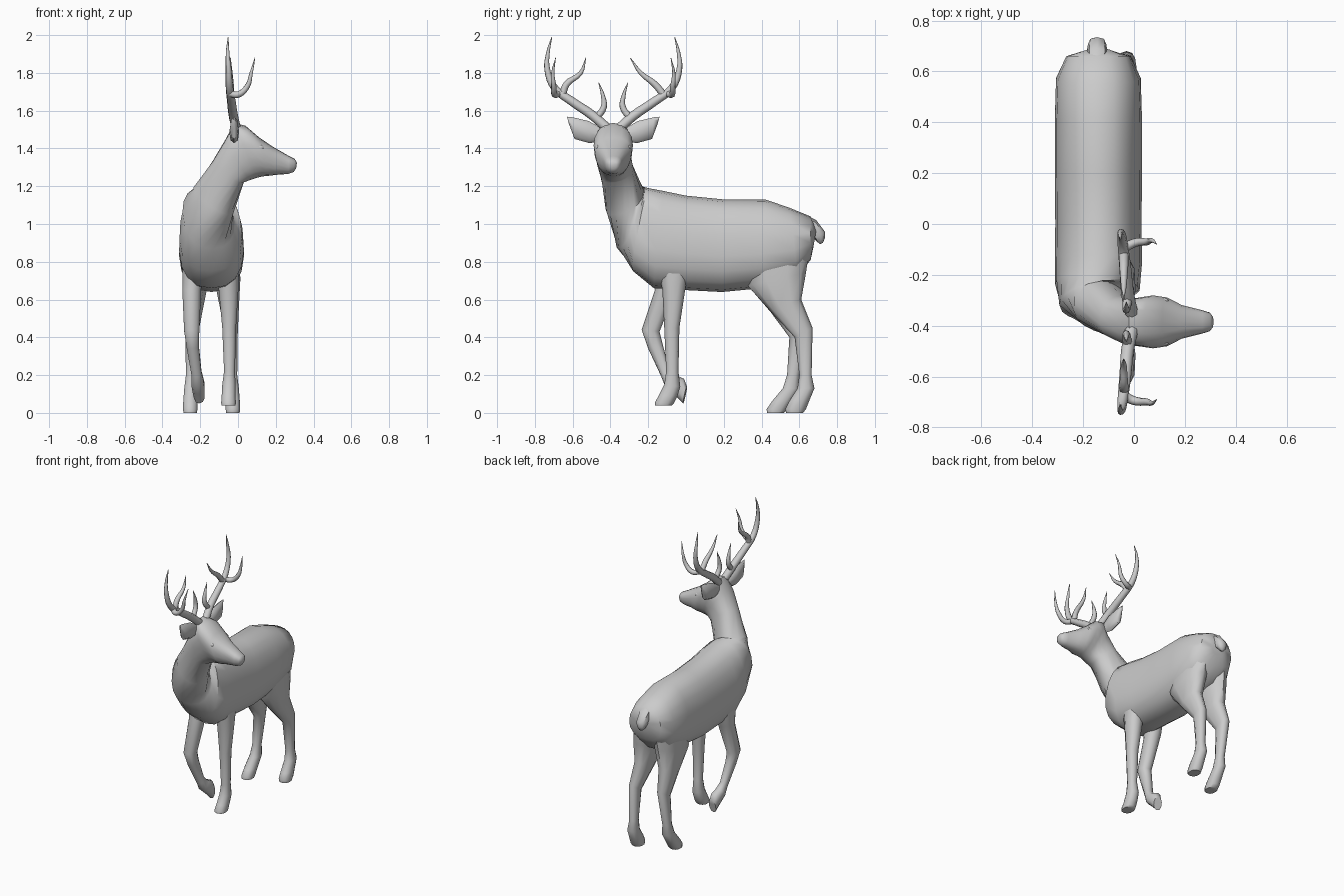
import bpy, bmesh, math
from mathutils import Vector

MID_X = -0.14    # body centre plane
HEAD_Y = -0.385  # head centre plane (head is turned towards +x)


def smooth(ob, angle=50):
    bpy.ops.object.select_all(action='DESELECT')
    ob.select_set(True)
    bpy.context.view_layer.objects.active = ob
    bpy.ops.object.shade_smooth_by_angle(angle=math.radians(angle))


def loft(name, rings, sides=14, power=0.85, angle=50):
    """Skin rounded sections; a ring is (edge point, opposite edge point, half width, egg)."""
    rings = [(Vector(a), Vector(b), w, k) for a, b, w, k in rings]
    mids = [(a + b) / 2 for a, b, w, k in rings]
    bm = bmesh.new()
    loops = []
    for i, (a, b, w, k) in enumerate(rings):
        tangent = mids[min(i + 1, len(mids) - 1)] - mids[max(i - 1, 0)]
        side = tangent.cross(a - b).normalized()
        loop = []
        for j in range(sides):
            t = math.tau * j / sides
            c, s = math.cos(t), math.sin(t)
            c = math.copysign(abs(c) ** power, c)
            s = math.copysign(abs(s) ** power, s)
            loop.append(bm.verts.new(mids[i] + (a - b) / 2 * c + side * w * s * (1 + k * c)))
        loops.append(loop)
    for p, q in zip(loops, loops[1:]):
        for j in range(sides):
            n = (j + 1) % sides
            bm.faces.new((p[j], p[n], q[n], q[j]))
    bm.faces.new(loops[0])
    bm.faces.new(loops[-1])
    bmesh.ops.recalc_face_normals(bm, faces=bm.faces)
    me = bpy.data.meshes.new(name)
    bm.to_mesh(me)
    bm.free()
    ob = bpy.data.objects.new(name, me)
    bpy.context.collection.objects.link(ob)
    smooth(ob, angle)
    return ob


def flat(x, rows, egg=0.0):
    """Rings in a side plane: rows of (y1, z1, y2, z2, half width); x may be a list."""
    xs = x if isinstance(x, (list, tuple)) else [x] * len(rows)
    return [((cx, r[0], r[1]), (cx, r[2], r[3]), r[4], egg) for cx, r in zip(xs, rows)]


# torso, neck and head as one continuous skin
torso = flat(MID_X, [
    (0.69, 0.97, 0.675, 0.88, 0.05),
    (0.66, 1.04, 0.66, 0.81, 0.125),
    (0.55, 1.085, 0.59, 0.72, 0.165),
    (0.42, 1.13, 0.40, 0.66, 0.17),
    (0.20, 1.13, 0.19, 0.64, 0.17),
    (0.00, 1.15, 0.00, 0.65, 0.168),
    (-0.12, 1.175, -0.17, 0.66, 0.17)], egg=-0.1)
neck = [
    ((-0.15, -0.20, 1.19), (-0.14, -0.28, 0.75), 0.165, -0.1),
    ((-0.18, -0.235, 1.20), (-0.13, -0.355, 0.87), 0.14, 0),
    ((-0.22, -0.275, 1.20), (-0.04, -0.37, 1.05), 0.10, 0),
    ((-0.13, -0.36, 1.34), (0.03, -0.375, 1.22), 0.088, 0)]
head = [((x1, HEAD_Y, z1), (x2, HEAD_Y, z2), w, 0.15) for x1, z1, x2, z2, w in [
    (-0.065, 1.45, 0.07, 1.235, 0.09),
    (-0.02, 1.535, 0.10, 1.245, 0.095),
    (0.04, 1.52, 0.13, 1.252, 0.102),
    (0.11, 1.46, 0.16, 1.255, 0.094),
    (0.18, 1.412, 0.20, 1.26, 0.065),
    (0.27, 1.36, 0.265, 1.265, 0.045),
    (0.30, 1.345, 0.295, 1.275, 0.036),
    (0.312, 1.325, 0.308, 1.295, 0.02)]]
loft("body_neck_and_head", torso + neck + head, sides=18)

# straight front leg
loft("front_leg_straight", flat([-0.055, -0.05, -0.047, -0.045, -0.048, -0.05, -0.05, -0.05], [
    (-0.16, 0.82, 0.03, 0.82, 0.06),
    (-0.125, 0.65, 0.00, 0.68, 0.055),
    (-0.115, 0.45, -0.035, 0.45, 0.038),
    (-0.105, 0.22, -0.04, 0.22, 0.03),
    (-0.115, 0.15, -0.03, 0.14, 0.037),
    (-0.145, 0.09, -0.045, 0.09, 0.038),
    (-0.165, 0.055, -0.065, 0.05, 0.041),
    (-0.165, 0.04, -0.075, 0.04, 0.038)]), sides=10)

# raised front leg, folded back at the hoof
loft("front_leg_raised", flat([-0.235, -0.245, -0.245, -0.24, -0.22, -0.215, -0.21, -0.205], [
    (-0.19, 0.82, 0.00, 0.82, 0.06),
    (-0.165, 0.65, -0.05, 0.66, 0.052),
    (-0.235, 0.44, -0.14, 0.43, 0.042),
    (-0.20, 0.34, -0.125, 0.37, 0.034),
    (-0.13, 0.19, -0.09, 0.235, 0.028),
    (-0.11, 0.14, -0.055, 0.20, 0.034),
    (-0.065, 0.10, -0.01, 0.18, 0.035),
    (-0.015, 0.05, 0.005, 0.14, 0.03)]), sides=10)

# hind legs, mirrored, the far one stepping further forward
hind = [(0.28, 0.88, 0.655, 0.88, 0.07),
        (0.33, 0.67, 0.635, 0.74, 0.07),
        (0.45, 0.535, 0.61, 0.60, 0.052),
        (0.575, 0.40, 0.67, 0.45, 0.035),
        (0.60, 0.20, 0.665, 0.20, 0.029),
        (0.59, 0.13, 0.68, 0.13, 0.036),
        (0.545, 0.06, 0.655, 0.07, 0.039),
        (0.525, 0.02, 0.635, 0.02, 0.04),
        (0.53, 0.0, 0.62, 0.0, 0.037)]
offsets = [0.075, 0.085, 0.095, 0.105, 0.108, 0.11, 0.112, 0.113, 0.113]
for label, sign, step in (("right", 1, 0.0), ("left", -1, 0.185)):
    rows = [(y1 - step * max(0, 0.55 - z1), z1, y2 - step * max(0, 0.55 - z2), z2, w)
            for y1, z1, y2, z2, w in hind]
    loft("hind_leg_" + label, flat([MID_X + sign * o for o in offsets], rows), sides=10)

# tail
loft("tail", flat(MID_X - 0.005, [
    (0.64, 1.045, 0.60, 0.95, 0.035),
    (0.69, 1.02, 0.65, 0.93, 0.042),
    (0.735, 0.96, 0.68, 0.92, 0.036),
    (0.735, 0.925, 0.695, 0.905, 0.028),
    (0.725, 0.90, 0.71, 0.893, 0.01)]), sides=8)

# ears, eyes and antlers on both sides of the head
ear = [(0.05, 1.50, 0.06, 1.44, 0.015),
       (0.13, 1.545, 0.125, 1.428, 0.026),
       (0.215, 1.565, 0.205, 1.45, 0.022),
       (0.245, 1.568, 0.235, 1.53, 0.005)]
beam = [(-0.01, 0.035, 1.51), (-0.025, 0.11, 1.575), (-0.035, 0.22, 1.65), (-0.045, 0.31, 1.72),
        (-0.05, 0.35, 1.82), (-0.055, 0.345, 1.91), (-0.052, 0.325, 1.99)]
brow_tine = [(-0.025, 0.09, 1.56), (-0.03, 0.05, 1.62), (-0.03, 0.055, 1.68), (-0.03, 0.078, 1.75)]
front_tine = [(-0.04, 0.29, 1.69), (0.0, 0.31, 1.685), (0.05, 0.315, 1.73), (0.07, 0.32, 1.80),
              (0.09, 0.305, 1.88)]


def antler(name, sign, inner_tine):
    cu = bpy.data.curves.new(name, 'CURVE')
    cu.dimensions = '3D'
    cu.bevel_depth = 0.026
    cu.bevel_resolution = 2
    cu.resolution_u = 4
    cu.use_fill_caps = True
    for pts, thick in ((beam, 1.0), (brow_tine, 0.7), (inner_tine, 0.75), (front_tine, 0.7)):
        sp = cu.splines.new('BEZIER')
        sp.bezier_points.add(len(pts) - 1)
        for i, (p, (x, d, z)) in enumerate(zip(sp.bezier_points, pts)):
            p.co = (x, HEAD_Y + sign * d, z)
            p.handle_left_type = p.handle_right_type = 'AUTO'
            t = i / (len(pts) - 1)
            p.radius = thick * (1 - 0.92 * t ** 2)
    ob = bpy.data.objects.new(name, cu)
    bpy.context.collection.objects.link(ob)


for label, sign, tip in (("left", 1, 0.09), ("right", -1, 0.145)):
    rows = [(HEAD_Y + sign * y1, z1, HEAD_Y + sign * y2, z2, w) for y1, z1, y2, z2, w in ear]
    loft("ear_" + label, flat(-0.02, rows), sides=8)
    inner = [(-0.04, 0.27, 1.68), (-0.04, (0.25 + tip) / 2 + 0.05, 1.74),
             (-0.04, (0.2 + tip) / 2, 1.80), (-0.04, tip, 1.88)]
    antler("antler_" + label, sign, inner)
    bpy.ops.mesh.primitive_uv_sphere_add(segments=10, ring_count=6, radius=1,
                                         location=(0.115, HEAD_Y + sign * 0.083, 1.405))
    eye = bpy.context.object
    eye.name = "eye_" + label
    eye.scale = (0.022, 0.012, 0.014)
    smooth(eye)
